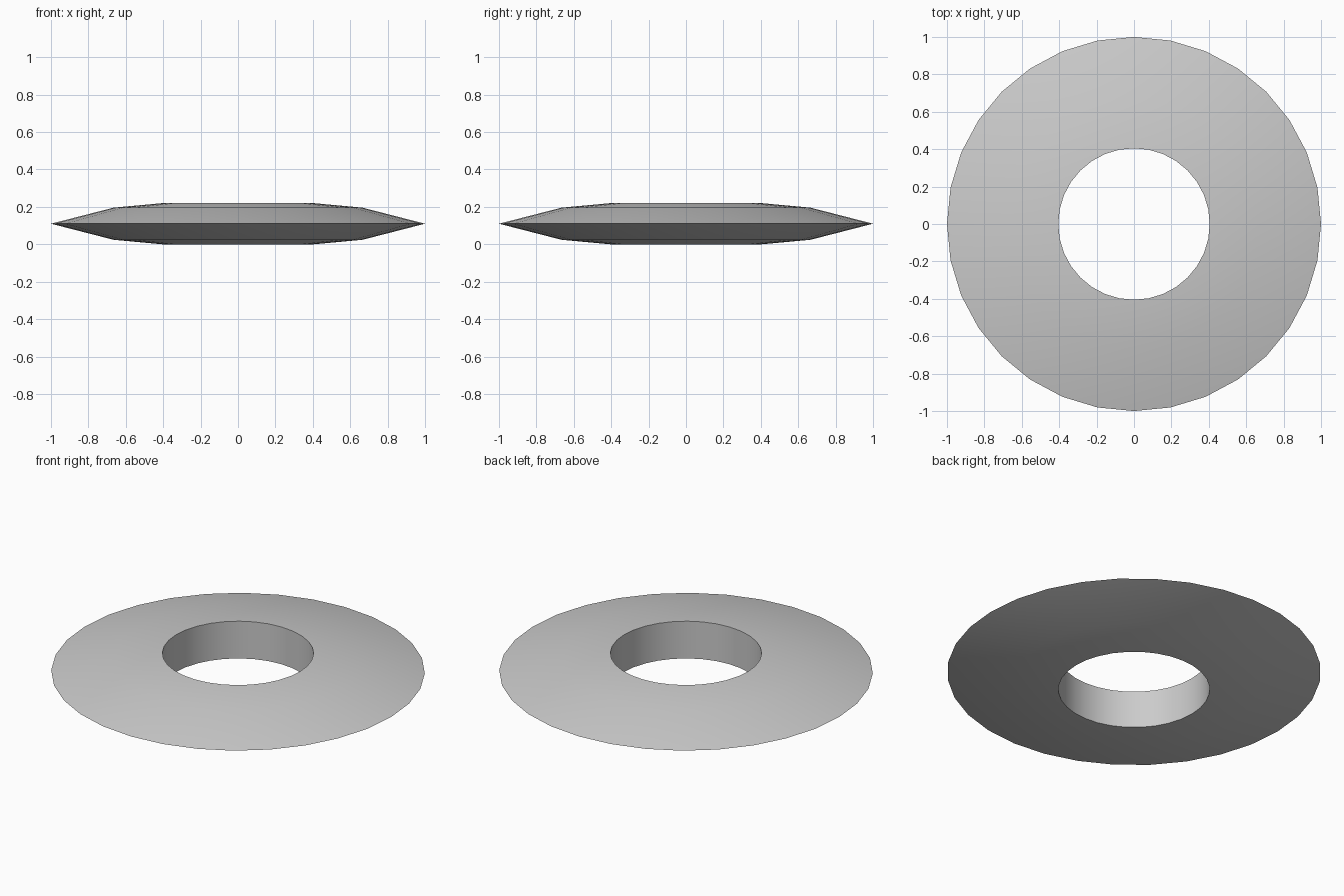
import bpy, bmesh
from math import cos, sin, tau

if "Cube" in bpy.data.objects:
    bpy.data.objects.remove(bpy.data.objects["Cube"])

SEGMENTS = 32
# Ring cross-section (radius, height): flat bore, gently domed faces, sharp outer rim
PROFILE = [(0.405, 0.0), (0.665, 0.024), (1.0, 0.11), (0.665, 0.196), (0.405, 0.22)]

# Revolve the cross-section around z
bm = bmesh.new()
rings = [[bm.verts.new((r * cos(tau * i / SEGMENTS), r * sin(tau * i / SEGMENTS), z))
          for r, z in PROFILE] for i in range(SEGMENTS)]
n = len(PROFILE)
for i in range(SEGMENTS):
    a, b = rings[i], rings[(i + 1) % SEGMENTS]
    for j in range(n):
        k = (j + 1) % n
        bm.faces.new((a[j], b[j], b[k], a[k]))
bmesh.ops.recalc_face_normals(bm, faces=bm.faces)

mesh = bpy.data.meshes.new("bevelled_ring")
bm.to_mesh(mesh)
bm.free()
ring = bpy.data.objects.new("bevelled_ring", mesh)
bpy.context.collection.objects.link(ring)

# Smooth faces, sharp rim and bore edges
bpy.context.view_layer.objects.active = ring
ring.select_set(True)
bpy.ops.object.shade_smooth_by_angle()
